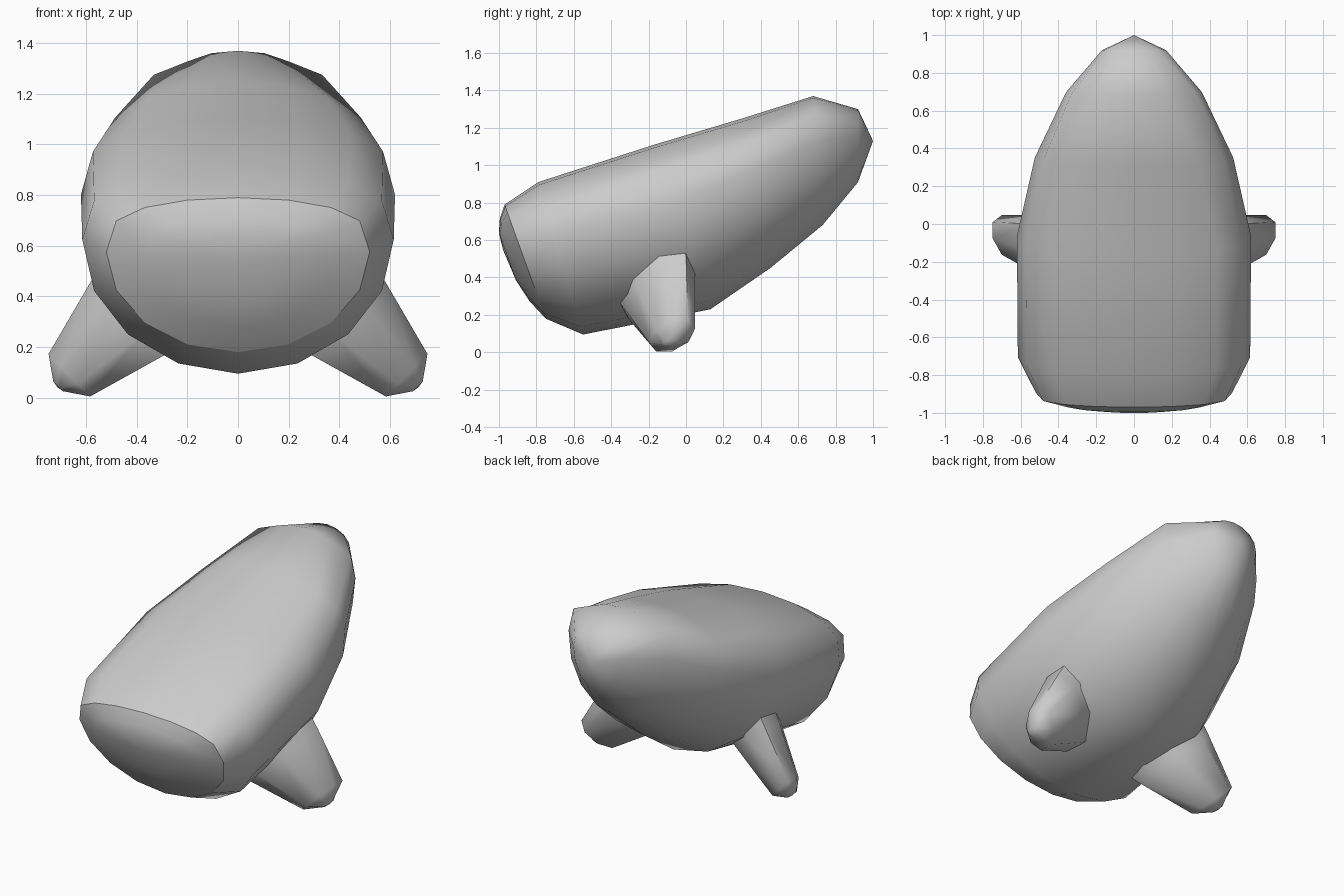
import bpy, bmesh, math
from mathutils import Vector

if "Cube" in bpy.data.objects:
    bpy.data.objects.remove(bpy.data.objects["Cube"])


def loft(name, rings, start_cap=None, end_cap=None):
    """Skin a list of equal-length closed rings; caps are pole points."""
    bm = bmesh.new()
    rows = [[bm.verts.new(p) for p in ring] for ring in rings]
    n = len(rows[0])
    for a, b in zip(rows, rows[1:]):
        for i in range(n):
            j = (i + 1) % n
            bm.faces.new((a[i], a[j], b[j], b[i]))
    for row, pole in ((rows[0], start_cap), (rows[-1], end_cap)):
        if pole is not None:
            v = bm.verts.new(pole)
            for i in range(n):
                bm.faces.new((row[i], row[(i + 1) % n], v))
    bmesh.ops.recalc_face_normals(bm, faces=bm.faces)
    mesh = bpy.data.meshes.new(name)
    bm.to_mesh(mesh)
    bm.free()
    ob = bpy.data.objects.new(name, mesh)
    bpy.context.collection.objects.link(ob)
    bpy.ops.object.select_all(action='DESELECT')
    ob.select_set(True)
    bpy.context.view_layer.objects.active = ob
    bpy.ops.object.shade_smooth_by_angle(angle=math.radians(60))
    return ob


def body_ring(top, bottom, half_width, square, pinch):
    """Sixteen-sided tilted section, widest two thirds up, with a squarer top."""
    top, bottom = Vector((0, *top)), Vector((0, *bottom))
    mid = bottom.lerp(top, 0.65)
    pts = []
    for i in range(16):
        a = 2 * math.pi * i / 16
        c, s = math.cos(a), math.sin(a)
        if s > 0.5:
            c *= pinch
        if s > 0:
            s = s ** square
        arm = (top - mid) * s if s > 0 else (mid - bottom) * s
        pts.append(mid + arm + Vector((half_width * c, 0, 0)))
    return pts, mid


# Body: tilted sections from the blunt front to the rounded back
sections = [
    ((-0.97, 0.79), (-0.75, 0.18), 0.52, 0.58, 1),
    ((-0.79, 0.91), (-0.55, 0.095), 0.615, 0.65, 1),
    ((-0.17, 1.11), (0.13, 0.23), 0.62, 0.62, 1),
    ((0.30, 1.25), (0.45, 0.45), 0.525, 0.75, 0.95),
    ((0.68, 1.37), (0.73, 0.68), 0.36, 0.52, 0.76),
    ((0.92, 1.30), (0.92, 0.91), 0.17, 0.9, 1),
]
built = [body_ring(*s) for s in sections]
loft("body", [r for r, m in built], end_cap=(0, 1.0, 1.13))

# Front face: shallow dome with a crisp rim
rim, centre = built[0]
out = Vector((0, -0.94, -0.34))
dome = [[centre + (p - centre) * k + out * b for p in rim]
        for k, b in ((1, 0), (0.72, 0.05), (0.42, 0.08))]
loft("front_face", dome, end_cap=centre + out * 0.09)

# Flippers: tapered, splayed down and outwards, lower edge swept forward
along, across = Vector((0.715, 0, -0.70)), Vector((0.70, 0, 0.715))
root = Vector((0.43, 0, 0.32))


def flipper(name, side):
    rings = []
    # distance along, half width, centre y, half depth, sweep
    for d, w, y, h, k in ((-0.2, 0.28, -0.19, 0.20, 0.11),
                          (0, 0.225, -0.15, 0.17, 0.09),
                          (0.33, 0.127, -0.075, 0.108, 0.045),
                          (0.392, 0.03, -0.08, 0.04, 0)):
        ring = []
        for i in range(8):
            a = 2 * math.pi * (i + 0.5) / 8
            c, s = math.cos(a) * 1.05, math.sin(a)
            p = root + along * d + across * (w * s)
            ring.append(Vector((p.x * side, y + h * c + k * s, p.z)))
        rings.append(ring)
    tip = root + along * 0.397
    loft(name, rings, end_cap=(tip.x * side, -0.08, tip.z))


flipper("right_flipper", 1)
flipper("left_flipper", -1)
